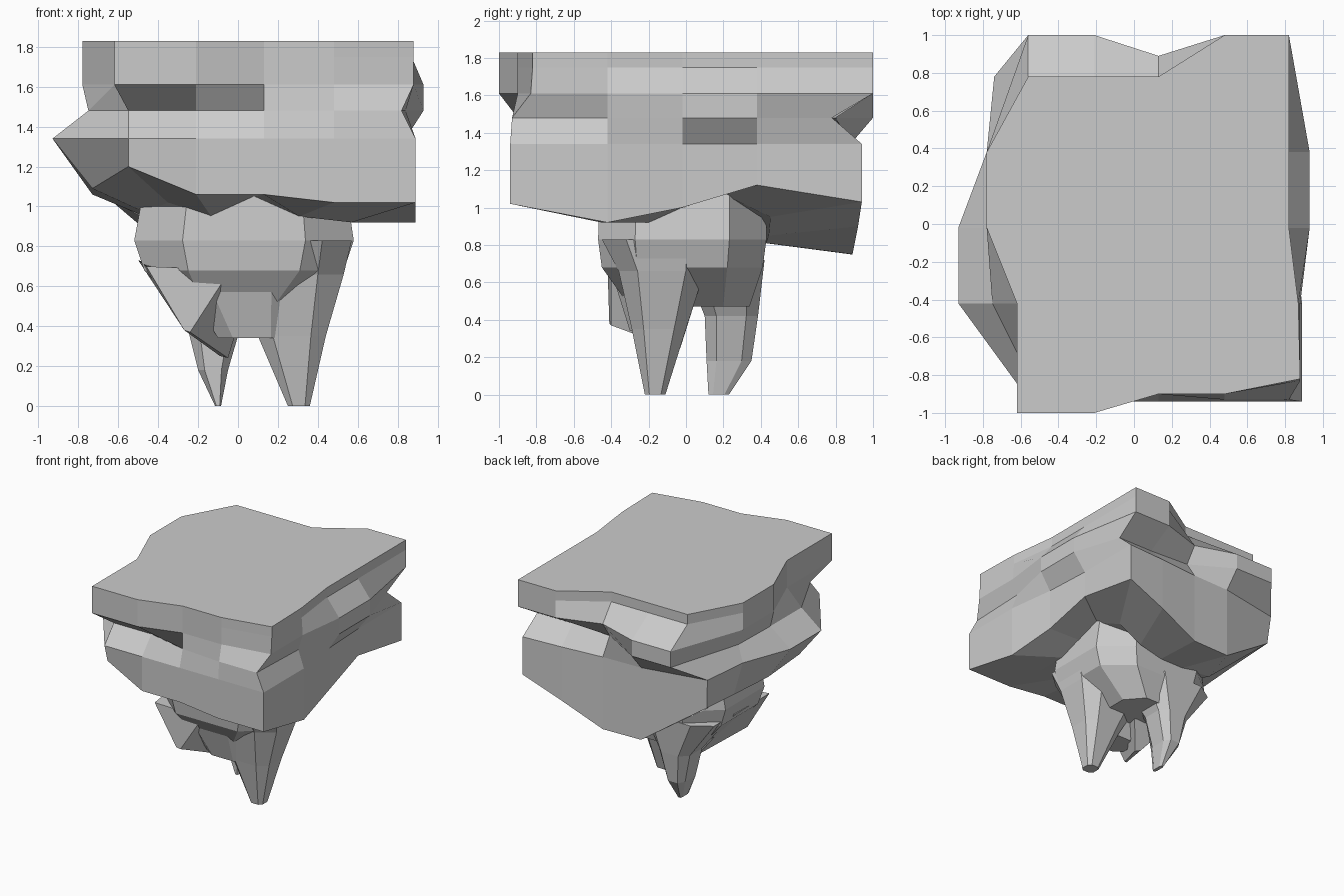
import bpy, bmesh

if "Cube" in bpy.data.objects:
    bpy.data.objects.remove(bpy.data.objects["Cube"])

def loft(name, rings):
    """Skin a stack of equal-length point rings and cap both ends."""
    bm = bmesh.new()
    vs = [[bm.verts.new(p) for p in r] for r in rings]
    n = len(rings[0])
    for a, b in zip(vs, vs[1:]):
        for i in range(n):
            j = (i + 1) % n
            bm.faces.new((a[i], a[j], b[j], b[i]))
    bm.faces.new(vs[0])
    bm.faces.new(vs[-1])
    bmesh.ops.recalc_face_normals(bm, faces=bm.faces)
    me = bpy.data.meshes.new(name)
    bm.to_mesh(me)
    bm.free()
    ob = bpy.data.objects.new(name, me)
    bpy.context.collection.objects.link(ob)
    return ob

XS = (-.21, .13, .48)
YS = (-.42, -.02, .38)

def outline(z, fl, front, fr, right, br, back, bl, left):
    """16 columns: four corners plus three fixed columns on each side."""
    pts = [fl, *zip(XS, front), fr, *zip(right, YS), br,
           *zip(XS[::-1], back), bl, *zip(left, YS[::-1])]
    zs = z if isinstance(z, tuple) else (z,) * 16
    return [(x, y, h) for (x, y), h in zip(pts, zs)]

def slab(z):
    return outline(z, (-.62, -1), (-1, -.9, -.9), (.88, -.82), (.87, .82, .82),
                   (.82, 1), (1, .78, .78), (-.56, .78), (-.78, -.78, -.62))

# Layered rock ledge with a flat top
bottom = outline((1.2, 1.06, 1.06, 1.02, 1.02, .92, 1.0, 1.12, 1.03, .9, .75, .75, 1.1, 1.06, 1.06, 1.09),
                 (-.55, -.9), (-.94, -.94, -.94), (.89, -.94), (.89, .84, .82),
                 (.82, .94), (.92, .89, .88), (-.72, .76), (-.7, -.73, -.73))
inner_z = (1.02, .95, 1.05, .95, .92, .92, 1.0, 1.08, .95, .85, .81, .81, .88, .93, .95, .97)
inner = [(x * .64, y * .48, z) for (x, y, _), z in zip(bottom, inner_z)]
loft("rock_ledge", [
    slab(1.83), slab(1.75),
    outline(1.61, (-.62, -1), (-1, -.9, -.9), (.88, -.83), (.88, .93, .93),
            (.82, 1), (1, .89, 1), (-.56, 1), (-.78, -.78, -.62)),
    outline(1.48, (-.55, -.82), (-.82, -.9, -.93), (.82, -.93), (.84, .93, .93),
            (.8, .78), (.78, .8, 1), (-.56, 1), (-.74, -.75, -.75)),
    outline(1.34, (-.55, -.94), (-.94, -.94, -.94), (.89, -.94), (.89, .84, .82),
            (.82, .94), (.92, .89, .88), (-.74, .78), (-.78, -.93, -.93)),
    bottom, inner])

def octagon(x0, x1, y0, y1, z, c=.22):
    """Rectangle with chamfered corners; c is the cut as a share of each side."""
    a, b = (x1 - x0) * c, (y1 - y0) * c
    return [(x0 + a, y0, z), (x1 - a, y0, z), (x1, y0 + b, z), (x1, y1 - b, z),
            (x1 - a, y1, z), (x0 + a, y1, z), (x0, y1 - b, z), (x0, y0 + b, z)]

# Tapering core under the ledge and the stalactites that hang from it
hanging = {
    "core": [(-.47, .54, -.46, .43, 1.1), (-.52, .58, -.47, .43, .83),
             (-.47, .53, -.45, .41, .68), (-.28, .28, -.3, .34, .47)],
    "front_right_stalactite": [(-.1, .57, -.45, .14, .83), (-.06, .53, -.36, .1, .66),
                               (.1, .44, -.29, 0, .35), (.25, .36, -.22, -.11, 0)],
    "back_left_stalactite": [(-.48, .18, -.02, .42, .72), (-.26, .02, .1, .385, .42),
                             (-.2, -.05, .11, .35, .18), (-.115, -.085, .12, .23, 0)],
    "front_web": [(-.3, .3, -.4, .0, .66), (-.1, .24, -.3, -.08, .34)],
}
for name, rings in hanging.items():
    loft(name, [octagon(*r) for r in rings])

# Short wedge-shaped stalactite at the front left
loft("front_left_stalactite", [
    [(-.46, -.42, .7), (-.04, -.4, .68), (.06, .08, .6), (-.5, .08, .73)],
    [(-.27, -.41, .38), (-.24, -.4, .37), (-.05, -.05, .24), (-.09, -.03, .25)]])
